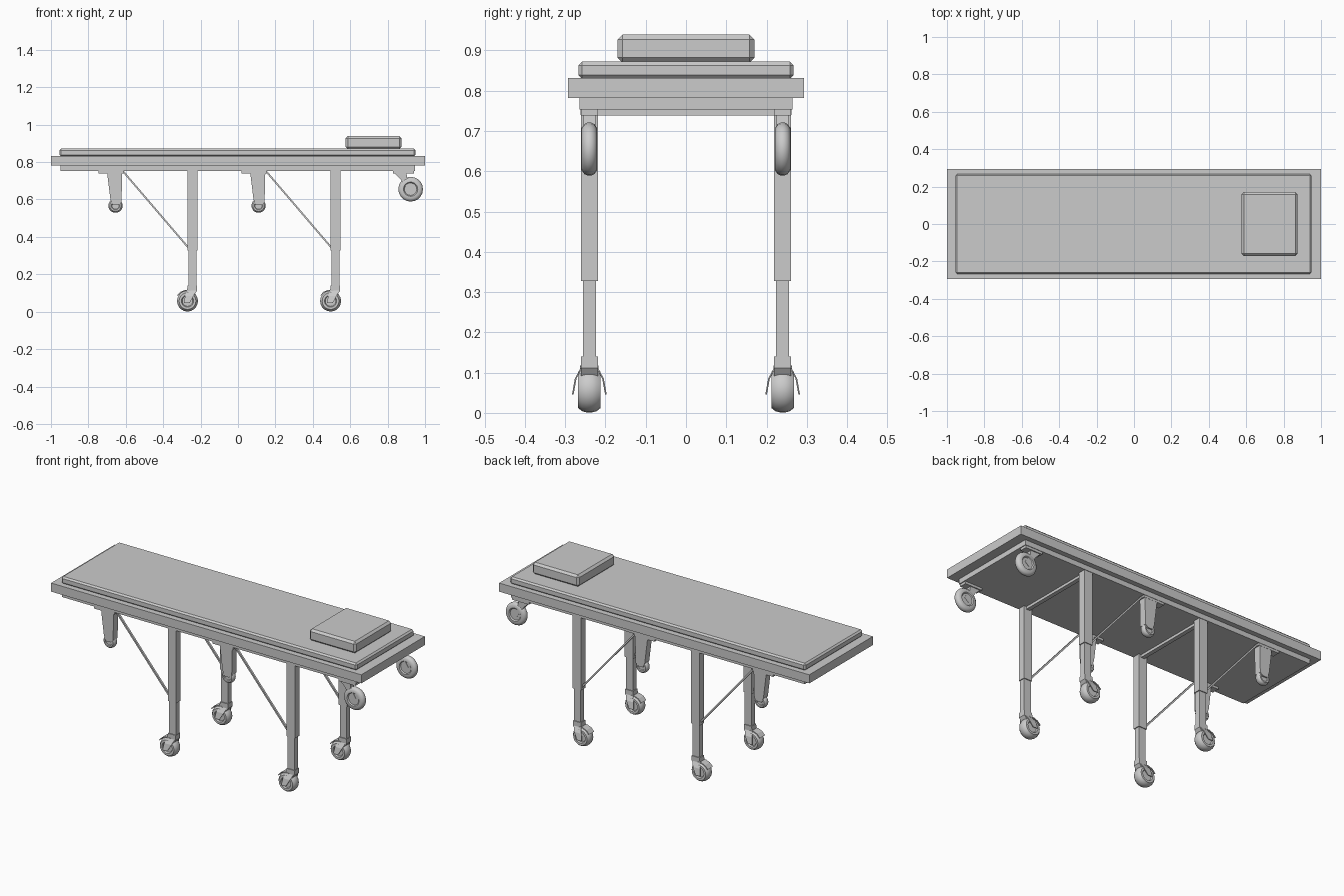
import bpy, bmesh, math
from mathutils import Vector

if "Cube" in bpy.data.objects:
    bpy.data.objects.remove(bpy.data.objects["Cube"])


def finish(name, bm, smooth=False):
    bmesh.ops.recalc_face_normals(bm, faces=bm.faces)
    me = bpy.data.meshes.new(name)
    bm.to_mesh(me)
    bm.free()
    ob = bpy.data.objects.new(name, me)
    bpy.context.collection.objects.link(ob)
    if smooth:
        bpy.ops.object.select_all(action='DESELECT')
        ob.select_set(True)
        bpy.context.view_layer.objects.active = ob
        bpy.ops.object.shade_smooth_by_angle(angle=math.radians(40))
    return ob


def box(name, x, y, z, bevel=0):
    bm = bmesh.new()
    bmesh.ops.create_cube(bm, size=1)
    for v in bm.verts:
        v.co = Vector([(r[0] + r[1]) / 2 + c * (r[1] - r[0]) for c, r in zip(v.co, (x, y, z))])
    if bevel:
        bmesh.ops.bevel(bm, geom=bm.edges[:], offset=bevel, segments=1, affect='EDGES')
    return finish(name, bm)


def prism(name, pts, y, width):
    """Side profile (x, z) extruded across y."""
    bm = bmesh.new()
    f = bm.faces.new([bm.verts.new((px, y - width / 2, pz)) for px, pz in pts])
    r = bmesh.ops.extrude_face_region(bm, geom=[f])
    bmesh.ops.translate(bm, vec=(0, width, 0),
                        verts=[v for v in r['geom'] if isinstance(v, bmesh.types.BMVert)])
    return finish(name, bm)


def hull(name, pts):
    bm = bmesh.new()
    for p in pts:
        bm.verts.new(p)
    bmesh.ops.convex_hull(bm, input=bm.verts[:])
    return finish(name, bm)


def wheel(name, c, r, w):
    """Rounded tyre with a slightly sunken hub, lathed about y."""
    h = w / 2
    prof = [(0, -h * .7), (.5 * r, -h * .7), (.58 * r, -h), (.8 * r, -h), (.94 * r, -h * .65), (r, -h * .22)]
    prof += [(a, -b) for a, b in reversed(prof)]
    bm = bmesh.new()
    vs = [bm.verts.new((a, b, 0)) for a, b in prof]
    es = [bm.edges.new(p) for p in zip(vs, vs[1:])]
    bmesh.ops.spin(bm, geom=vs + es, axis=(0, 1, 0), cent=(0, 0, 0), steps=20, angle=2 * math.pi)
    bmesh.ops.remove_doubles(bm, verts=bm.verts[:], dist=1e-5)
    bmesh.ops.translate(bm, vec=c, verts=bm.verts[:])
    return finish(name, bm, True)


# Deck, underframe, mattress and pillow
box("deck_frame", (-1, 1), (-.293, .293), (.782, .832))
box("underframe", (-.95, .945), (-.264, .264), (.753, .784))
box("mattress", (-.955, .95), (-.267, .267), (.83, .872), .009)
box("pillow", (.575, .875), (-.17, .17), (.87, .939), .012)

LEGS = (-.243, .522)
for lx in LEGS:
    # Cross bar between each pair of legs
    box("cross_bar", (lx - .012, lx + .012), (-.24, .24), (.738, .756))

for side in (-.24, .24):
    y = side
    for lx in LEGS:
        # Telescoping leg
        box("upper_leg", (lx - .027, lx + .027), (y - .021, y + .021), (.328, .756))
        box("lower_leg", (lx - .022, lx + .022), (y - .016, y + .016), (.13, .34))

        # Diagonal brace
        prism("leg_brace", [(lx - .377, .75), (lx - .365, .75), (lx - .01, .335), (lx - .022, .335)], y, .012)

        # Caster: socket, flared fork, hood and wheel
        prism("caster_socket", [(lx - .026, .14), (lx + .024, .14), (lx + .024, .112),
                                (lx + .01, .092), (lx - .032, .1)], y, .042)
        for s in (-1, 1):
            rings = [(-.026, .02, .018, .118), (-.04, .006, .036, .085), (-.046, -.016, .043, .046)]
            for (a0, a1, ya, za), (b0, b1, yb, zb) in zip(rings, rings[1:]):
                hull("caster_fork", [(lx + px, y + s * (py + t), pz) for t in (-.004, 0)
                                     for px, py, pz in ((a0, ya, za), (a1, ya, za), (b0, yb, zb), (b1, yb, zb))])
        cx, cz = lx - .027, .057
        arc = [math.radians(d) for d in (75, 100, 125, 150)]
        outer = [(cx + .064 * math.cos(a), cz + .061 * math.sin(a)) for a in arc]
        inner = [(cx + .059 * math.cos(a), cz + .056 * math.sin(a)) for a in reversed(arc)]
        prism("caster_hood", outer + inner, y, .046)
        wheel("caster_wheel", (cx, y, cz), .056, .056)

        # Small guide wheel on a tapered hanger, ahead of each leg
        gx = lx - .412
        box("hanger_plate", (gx - .09, gx + .042), (y - .022, y + .022), (.74, .756))
        prism("wheel_hanger", [(gx - .045, .745), (gx + .036, .745), (gx + .032, .585),
                               (gx + .015, .57), (gx - .015, .57), (gx - .027, .6)], y, .042)
        wheel("guide_wheel", (gx, y, .567), .038, .036)

    # Loading wheel at the head end
    box("loading_plate", (.83, .94), (y - .021, y + .021), (.739, .756))
    prism("loading_arm", [(.832, .745), (.9, .745), (.905, .715), (.94, .66), (.915, .64), (.868, .71)], y, .03)
    wheel("loading_wheel", (.923, y, .655), .066, .038)
